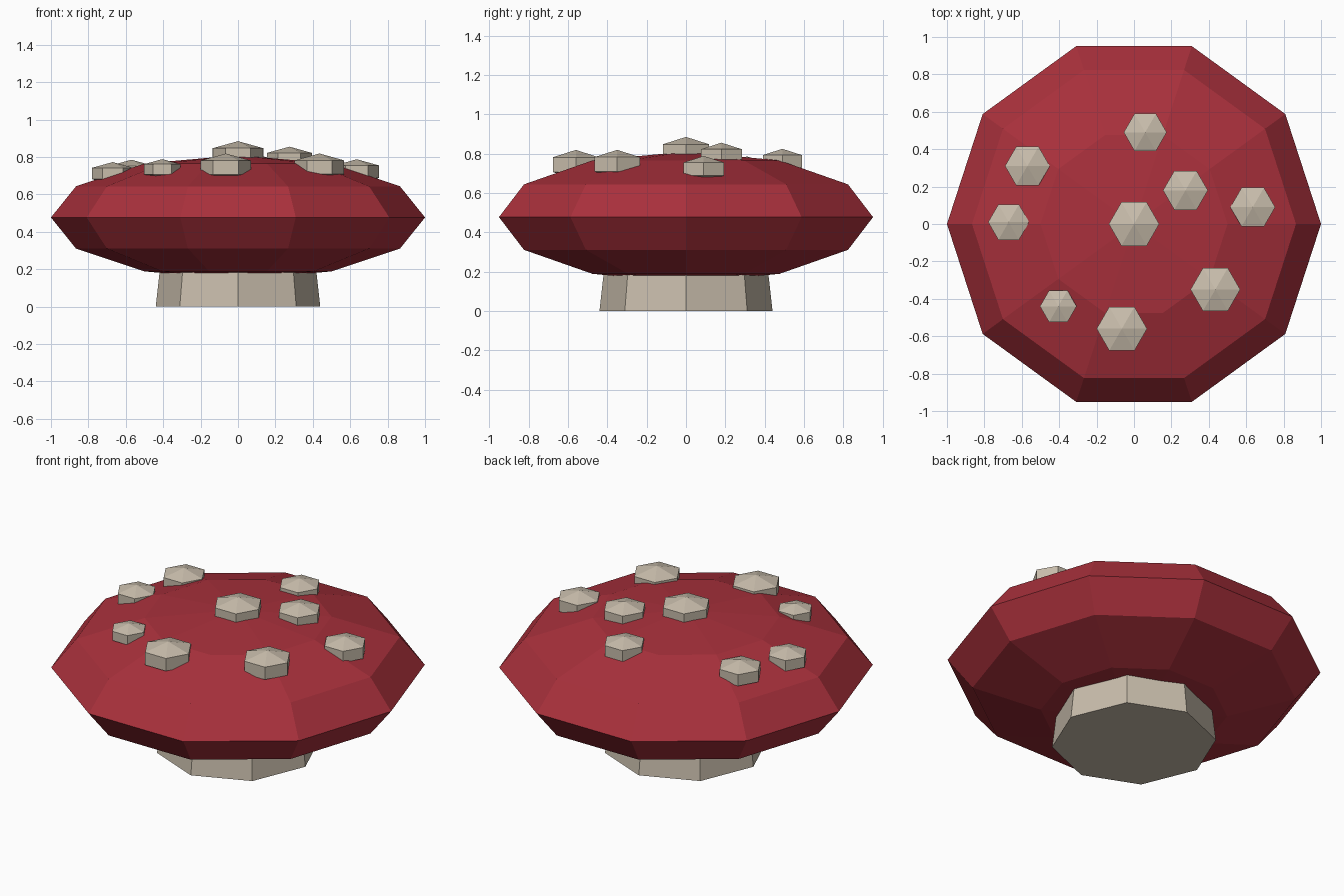
import bpy
import bmesh
from math import sin, cos, pi, sqrt

cube = bpy.data.objects.get("Cube")
if cube:
    bpy.data.objects.remove(cube, do_unlink=True)


def make_material(name, rgb):
    mat = bpy.data.materials.new(name)
    mat.use_nodes = True
    mat.diffuse_color = (*rgb, 1)
    bsdf = next(n for n in mat.node_tree.nodes if n.type == "BSDF_PRINCIPLED")
    bsdf.inputs["Base Color"].default_value = (*rgb, 1)
    bsdf.inputs["Roughness"].default_value = 0.8
    return mat


def lathe(name, profile, sides, location, mat):
    """Spin (radius, height) points, bottom to top, with flat facets."""
    bm = bmesh.new()
    rings = []
    for radius, z in profile:
        if radius < 1e-5:
            rings.append([bm.verts.new((0, 0, z))] * sides)
        else:
            rings.append([bm.verts.new((radius * cos(2 * pi * i / sides),
                                        radius * sin(2 * pi * i / sides), z))
                          for i in range(sides)])
    for low, high in zip(rings, rings[1:]):
        for i in range(sides):
            j = (i + 1) % sides
            corners = dict.fromkeys((low[i], low[j], high[j], high[i]))
            bm.faces.new(list(corners))
    # Close open ends
    if profile[0][0] > 1e-5:
        bm.faces.new(rings[0][::-1])
    if profile[-1][0] > 1e-5:
        bm.faces.new(rings[-1])
    mesh = bpy.data.meshes.new(name)
    bm.to_mesh(mesh)
    bm.free()
    mesh.materials.append(mat)
    obj = bpy.data.objects.new(name, mesh)
    obj.location = location
    bpy.context.collection.objects.link(obj)
    return obj


def ball_profile(radius, height, bands):
    angles = [pi * (k / bands - 0.5) for k in range(bands + 1)]
    return [(radius * cos(a), height * sin(a)) for a in angles]


red = make_material("cap red", (0.40, 0.03, 0.045))
cream = make_material("cream", (0.58, 0.51, 0.41))

# Stem, running up inside the cap
lathe("stem", [(0.44, 0), (0.395, 0.4)], 8, (0, 0, 0), cream)

# Flattened ten-sided cap
lathe("cap", ball_profile(1, 0.333, 6), 10, (0, 0, 0.477), red)

# Hexagonal spots: x, y, visible radius
spots = [(0, 0, 0.135), (0.06, 0.49, 0.115), (-0.57, 0.31, 0.12),
         (-0.67, 0.01, 0.11), (0.275, 0.18, 0.12), (0.635, 0.09, 0.12),
         (0.435, -0.35, 0.133), (-0.405, -0.44, 0.098), (-0.065, -0.56, 0.135)]
for n, (x, y, r) in enumerate(spots, 1):
    z = 0.43 + 0.38 * sqrt(1 - x * x - y * y)
    ball = r / cos(pi / 6)
    lathe(f"spot_{n}", ball_profile(ball, ball * 0.48, 3), 6, (x, y, z), cream)
